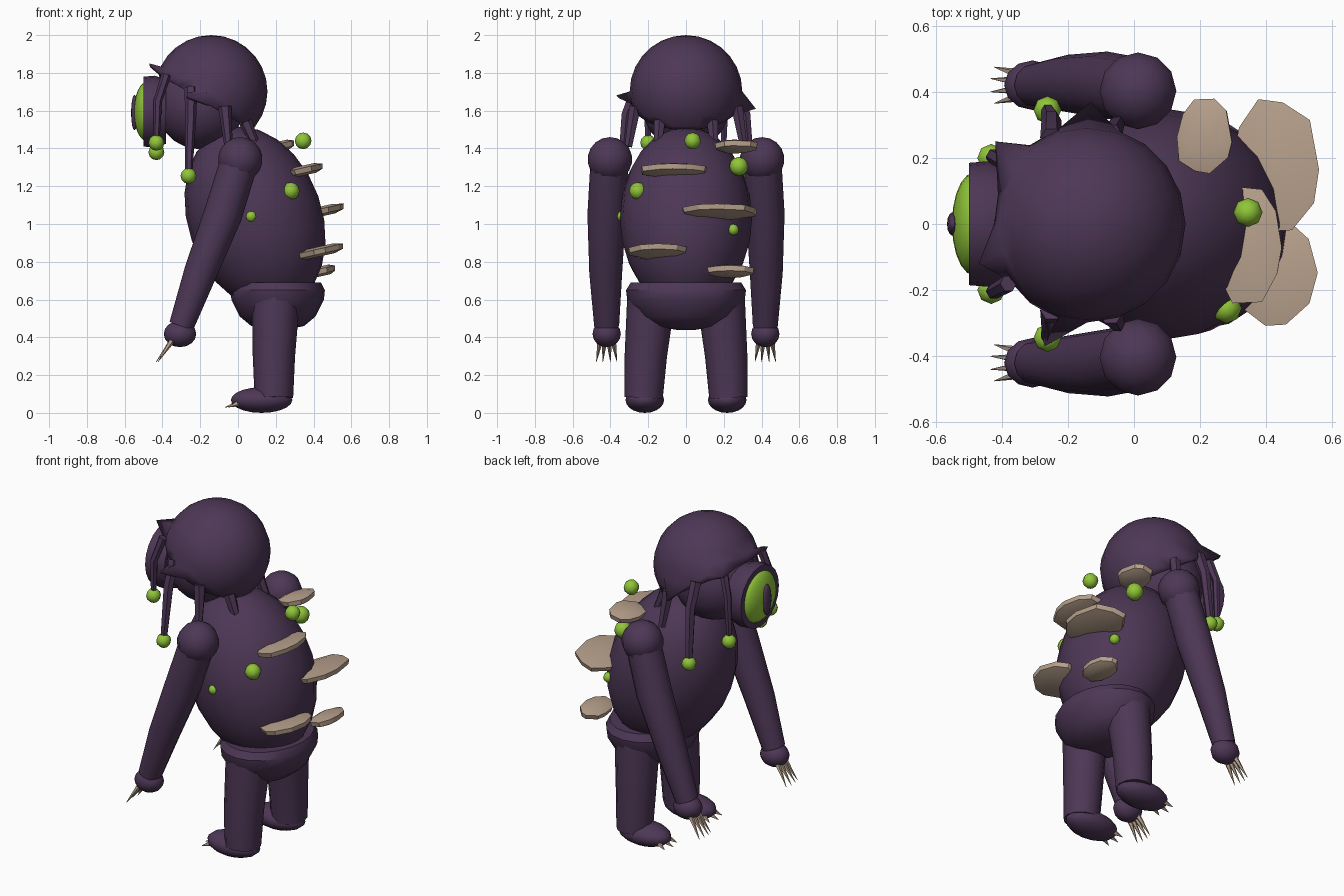
import bpy
import bmesh
import math
import random
from mathutils import Vector, Matrix

random.seed(4)
if "Cube" in bpy.data.objects:
    bpy.data.objects.remove(bpy.data.objects["Cube"])


def material(name, color):
    m = bpy.data.materials.new(name)
    m.use_nodes = True
    m.diffuse_color = (*color, 1)
    m.node_tree.nodes["Principled BSDF"].inputs["Base Color"].default_value = (*color, 1)
    return m


PURPLE = material("dark purple skin", (0.075, 0.038, 0.092))
GREEN = material("bright green", (0.28, 0.56, 0.04))
BEIGE = material("beige horn", (0.47, 0.35, 0.26))


def finish(name, bm, mat, angle=40):
    bmesh.ops.recalc_face_normals(bm, faces=bm.faces)
    mesh = bpy.data.meshes.new(name)
    bm.to_mesh(mesh)
    bm.free()
    mesh.materials.append(mat)
    for p in mesh.polygons:
        p.use_smooth = True
    mesh.set_sharp_from_angle(angle=math.radians(angle))
    obj = bpy.data.objects.new(name, mesh)
    bpy.context.collection.objects.link(obj)
    return obj


def ball(name, loc, size, mat=PURPLE, tilt=0, seg=16, rings=10):
    bm = bmesh.new()
    m = Matrix.Translation(loc) @ Matrix.Rotation(tilt, 4, "Y") @ Matrix.Diagonal((*size, 1))
    bmesh.ops.create_uvsphere(bm, u_segments=seg, v_segments=rings, radius=1, matrix=m)
    return finish(name, bm, mat, 60)


def loft(name, rings, mat, angle=50):
    """Skin a list of equal-length point rings and cap both ends."""
    bm = bmesh.new()
    loops = [[bm.verts.new(p) for p in ring] for ring in rings]
    n = len(loops[0])
    for a, b in zip(loops, loops[1:]):
        for i in range(n):
            bm.faces.new((a[i], a[(i + 1) % n], b[(i + 1) % n], b[i]))
    bm.faces.new(loops[0])
    bm.faces.new(loops[-1])
    return finish(name, bm, mat, angle)


def tube(name, points, radii, mat=PURPLE, sides=12):
    """Round limb through points with a radius at each."""
    pts = [Vector(p) for p in points]
    rings = []
    for i, p in enumerate(pts):
        d = pts[min(i + 1, len(pts) - 1)] - pts[max(i - 1, 0)]
        d.normalize()
        side = d.cross(Vector((0, 1, 0.05))).normalized()
        up = d.cross(side)
        rings.append([p + radii[i] * (side * math.cos(t) + up * math.sin(t))
                      for t in (2 * math.pi * k / sides for k in range(sides))])
    return loft(name, rings, mat)


def lathe(name, center, profile, axis, stretch, sides=20):
    """Turn (radius, height) pairs around the z or x axis."""
    rings = []
    for r, h in profile:
        ring = []
        for k in range(sides):
            t = 2 * math.pi * k / sides
            a, b = r * math.cos(t), r * stretch * math.sin(t)
            ring.append(Vector(center) + Vector((a, b, h) if axis == "z" else (h, b, a)))
        rings.append(ring)
    return loft(name, rings, PURPLE, 35)


# Torso and pelvis
ball("torso", (0.09, 0, 1.03), (0.355, 0.35, 0.5), tilt=-0.34, seg=20, rings=12)
lathe("pelvis", (0.21, 0, 0),
      [(0.04, 0.44), (0.14, 0.46), (0.2, 0.51), (0.245, 0.6), (0.25, 0.65), (0.23, 0.69)],
      "z", 1.27)

# Head under the hood
ball("head", (-0.2, 0, 1.63), (0.235, 0.235, 0.235))

# Hood: sphere cut on a slope, with a few rim corners drawn out to points
bm = bmesh.new()
bmesh.ops.create_uvsphere(bm, u_segments=20, v_segments=14, radius=0.298,
                          matrix=Matrix.Translation((-0.142, 0, 1.702)))
bmesh.ops.bisect_plane(bm, geom=bm.verts[:] + bm.edges[:] + bm.faces[:],
                       plane_co=(-0.15, 0, 1.63), plane_no=(0.52, 0, 0.86), clear_inner=True)
bmesh.ops.remove_doubles(bm, verts=bm.verts, dist=0.012)
rim = [v for v in bm.verts if v.is_boundary]
for tip in ((-0.47, -0.12, 1.85), (-0.42, 0.25, 1.79), (-0.27, -0.37, 1.68), (-0.13, 0.37, 1.61)):
    v = min(rim, key=lambda q: (q.co - Vector(tip)).length)
    v.co = tip
    rim.remove(v)
hood = finish("hood", bm, PURPLE, 50)
solid = hood.modifiers.new("thickness", "SOLIDIFY")
solid.thickness = 0.02
solid.offset = -1

# Single big eye
lathe("eye_ring", (0, 0, 1.595),
      [(0.17, -0.38), (0.19, -0.44), (0.185, -0.5), (0.145, -0.5), (0.14, -0.47)], "x", 1)
ball("eye", (-0.485, 0, 1.595), (0.066, 0.155, 0.155), GREEN, seg=20, rings=12)
ball("pupil", (-0.548, 0, 1.59), (0.018, 0.036, 0.095), seg=12, rings=8)


def bulb(name, loc, r):
    ball(name, loc, (r, r, r), GREEN, seg=8, rings=6)


def claw(name, base, tip, r):
    tube(name, [base, tip], [r, 0.001], BEIGE, 5)


for side, s in (("left", 1), ("right", -1)):
    # Arm with shoulder, hand and claws
    ball(side + "_shoulder", (0.012, s * 0.403, 1.342), (0.118,) * 3, seg=12, rings=9)
    tube(side + "_arm",
         [(0.01, s * 0.405, 1.34), (-0.08, s * 0.42, 1.05), (-0.2, s * 0.425, 0.74), (-0.3, s * 0.42, 0.46)],
         [0.1, 0.102, 0.087, 0.066])
    ball(side + "_hand", (-0.307, s * 0.42, 0.418), (0.086, 0.075, 0.07), seg=12, rings=8)
    for i, y in enumerate((-0.055, -0.02, 0.02, 0.055)):
        claw(f"{side}_finger_claw_{i}", (-0.345, s * 0.42 + y * 0.6, 0.39),
             (-0.44 + abs(y) * 0.3, s * 0.42 + y, 0.27), 0.017)

    # Leg, foot and toe claws
    tube(side + "_leg", [(0.2, s * 0.185, 0.6), (0.19, s * 0.213, 0.3), (0.19, s * 0.225, 0.08)],
         [0.127, 0.112, 0.102])
    ball(side + "_foot", (0.125, s * 0.218, 0.068), (0.167, 0.102, 0.068), seg=14)
    for i, y in enumerate((-0.06, 0, 0.06)):
        claw(f"{side}_toe_claw_{i}", (0.01, s * 0.218 + y * 0.7, 0.055),
             (-0.068 + abs(y) * 0.3, s * 0.218 + y, 0.03), 0.02)

    # Tentacles hanging from the hood rim
    tube(side + "_front_tentacle",
         [(-0.38, s * 0.18, 1.79), (-0.425, s * 0.205, 1.65), (-0.432, s * 0.2, 1.42)],
         [0.026, 0.023, 0.016], sides=6)
    tube(side + "_side_tentacle",
         [(-0.25, s * 0.26, 1.72), (-0.25, s * 0.315, 1.58), (-0.262, s * 0.345, 1.26)],
         [0.034, 0.03, 0.02], sides=6)
    tube(side + "_rear_tentacle", [(-0.07, s * 0.27, 1.62), (-0.05, s * 0.305, 1.41)], [0.035, 0.022], sides=6)
    tube(side + "_back_tentacle", [(0.04, s * 0.14, 1.54), (0.1, s * 0.15, 1.4)], [0.035, 0.022], sides=6)
    bulb(side + "_front_bulb", (-0.432, s * 0.2, 1.405 - s * 0.025), 0.042)
    bulb(side + "_side_bulb", (-0.262, s * 0.345, 1.255), 0.042)

# Shelf plates on the back: center, half depth, half width
plates = [((0.345, -0.06, 1.285), 0.115, 0.185), ((0.425, 0.175, 1.065), 0.14, 0.212),
          ((0.425, -0.148, 0.855), 0.14, 0.172), ((0.44, 0.24, 0.752), 0.075, 0.132),
          ((0.215, 0.262, 1.412), 0.09, 0.118)]
for n, (c, rx, ry) in enumerate(plates):
    spin = [(2 * math.pi * (k + random.uniform(-0.2, 0.2)) / 10, random.uniform(0.92, 1.06)) for k in range(10)]
    turn = Matrix.Translation(c) @ Matrix.Rotation(-0.22, 4, "Y")
    rings = [[turn @ Vector((rx * f * q * math.cos(t), ry * f * q * math.sin(t), z)) for t, q in spin]
             for f, z in ((0.6, -0.028), (0.95, -0.015), (1.0, 0.012), (0.6, 0.024))]
    loft(f"back_plate_{n}", rings, BEIGE, 30)

# Loose green bulbs on the back
for n, (loc, r) in enumerate([((0.345, 0.035, 1.44), 0.044), ((0.28, -0.255, 1.175), 0.046),
                              ((0.23, 0.28, 1.305), 0.05), ((0.07, -0.335, 1.04), 0.03),
                              ((0.35, 0.25, 0.97), 0.03)]):
    bulb(f"back_bulb_{n}", loc, r)
